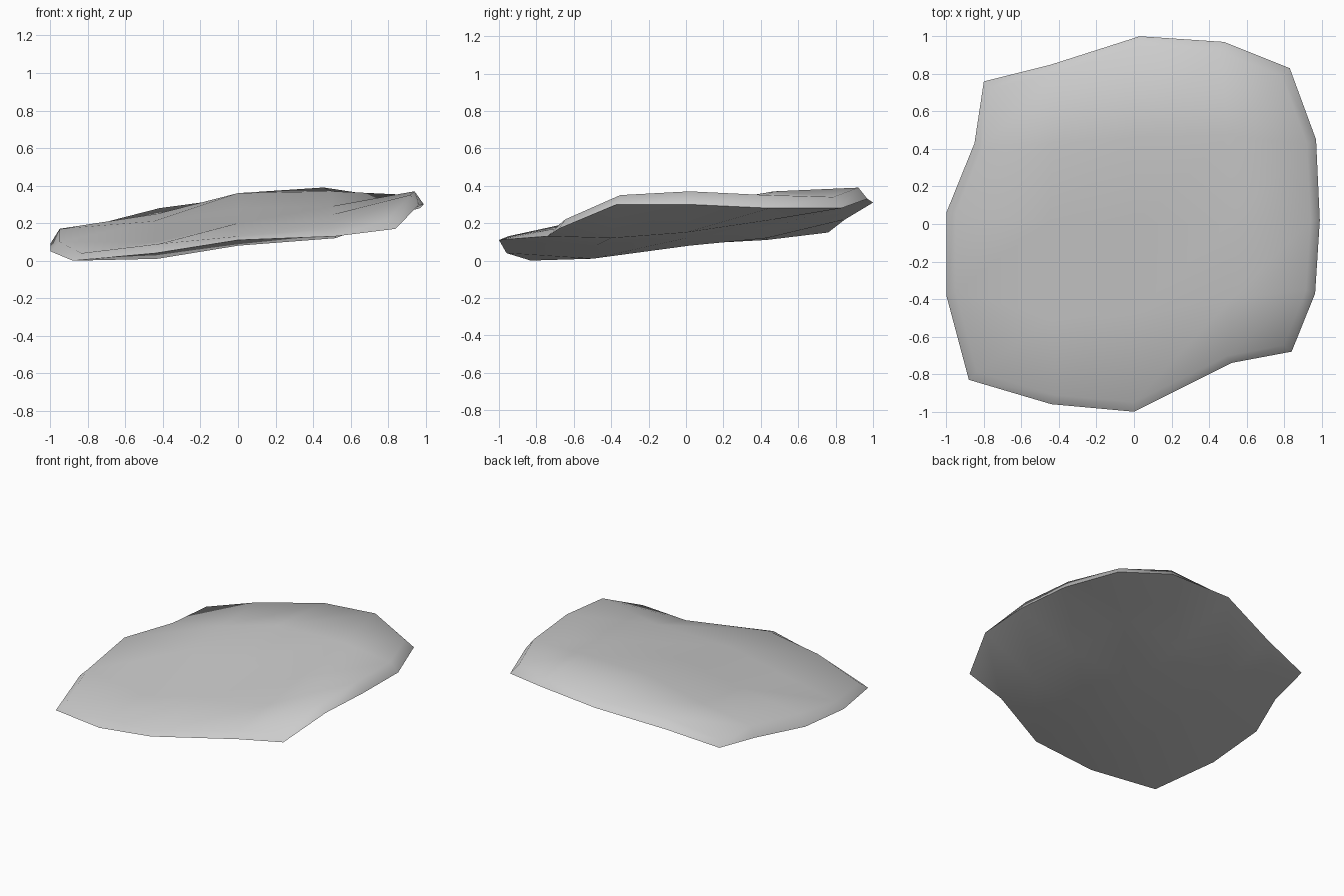
import bpy
import bmesh

default_cube = bpy.data.objects.get("Cube")
if default_cube:
    bpy.data.objects.remove(default_cube, do_unlink=True)


def make_material(name, colour):
    material = bpy.data.materials.new(name)
    material.use_nodes = True
    material.diffuse_color = colour
    shader = material.node_tree.nodes["Principled BSDF"]
    shader.inputs["Base Color"].default_value = colour
    return material


# Outline of the slab and its inner grid: rows run front to back, points left to right
plan = [
    [(-.88, -.83), (-.44, -.96), (0, -1), (.52, -.74), (.84, -.68)],
    [(-1, -.38), (-.43, -.5), (0, -.48), (.52, -.4), (.965, -.37)],
    [(-1, .06), (-.45, .02), (0, 0), (.5, 0), (.99, .02)],
    [(-.85, .43), (-.43, .43), (0, .46), (.5, .47), (.97, .45)],
    [(-.8, .76), (-.44, .85), (.03, 1), (.48, .97), (.83, .83)],
]

# Heights of the underside and of the upper surface on that grid
underside = [
    [0, .04, .11, .13, .17],
    [.05, .01, .08, .12, .3],
    [.09, .08, .12, .15, .3],
    [.11, .12, .18, .22, .28],
    [.15, .22, .31, .33, .28],
]
upper_side = [
    [.04, .09, .13, .17, .22],
    [.1, .1, .2, .25, .35],
    [.17, .21, .28, .29, .37],
    [.18, .25, .36, .37, .35],
    [.19, .28, .34, .39, .34],
]
count = len(plan)
last = count - 1
RIM_INSET = .95


def add_layer(mesh, heights, rim_scale):
    """Add one grid of vertices, with its border scaled towards the centre."""
    layer = []
    for row in range(count):
        line = []
        for col in range(count):
            x, y = plan[row][col]
            if row in (0, last) or col in (0, last):
                x, y = x * rim_scale, y * rim_scale
            line.append(mesh.verts.new((x, y, heights[row][col])))
        layer.append(line)
    return layer


def border(layer):
    """Border vertices in order around the slab."""
    front = layer[0][:last]
    left = [line[last] for line in layer[:last]]
    back = layer[last][:0:-1]
    right = [line[0] for line in layer[:0:-1]]
    return front + left + back + right


# Stone slab: bottom grid, top grid and the chamfered rim between them
mesh = bmesh.new()
bottom = add_layer(mesh, underside, 1)
top = add_layer(mesh, upper_side, RIM_INSET)
for layer in (bottom, top):
    for row in range(last):
        for col in range(last):
            mesh.faces.new((layer[row][col], layer[row][col + 1],
                            layer[row + 1][col + 1], layer[row + 1][col]))
low, high = border(bottom), border(top)
for i in range(len(low)):
    j = (i + 1) % len(low)
    mesh.faces.new((low[i], low[j], high[j], high[i]))
bmesh.ops.recalc_face_normals(mesh, faces=mesh.faces)

# Smooth all over, except the sharp lower edge of the rim
for face in mesh.faces:
    face.smooth = True
for i, vertex in enumerate(low):
    mesh.edges.get((vertex, low[i - 1])).smooth = False

slab_data = bpy.data.meshes.new("stone_slab")
mesh.to_mesh(slab_data)
mesh.free()
slab_data.materials.append(make_material("stone grey", (.6, .6, .6, 1)))
slab = bpy.data.objects.new("stone_slab", slab_data)
bpy.context.collection.objects.link(slab)
